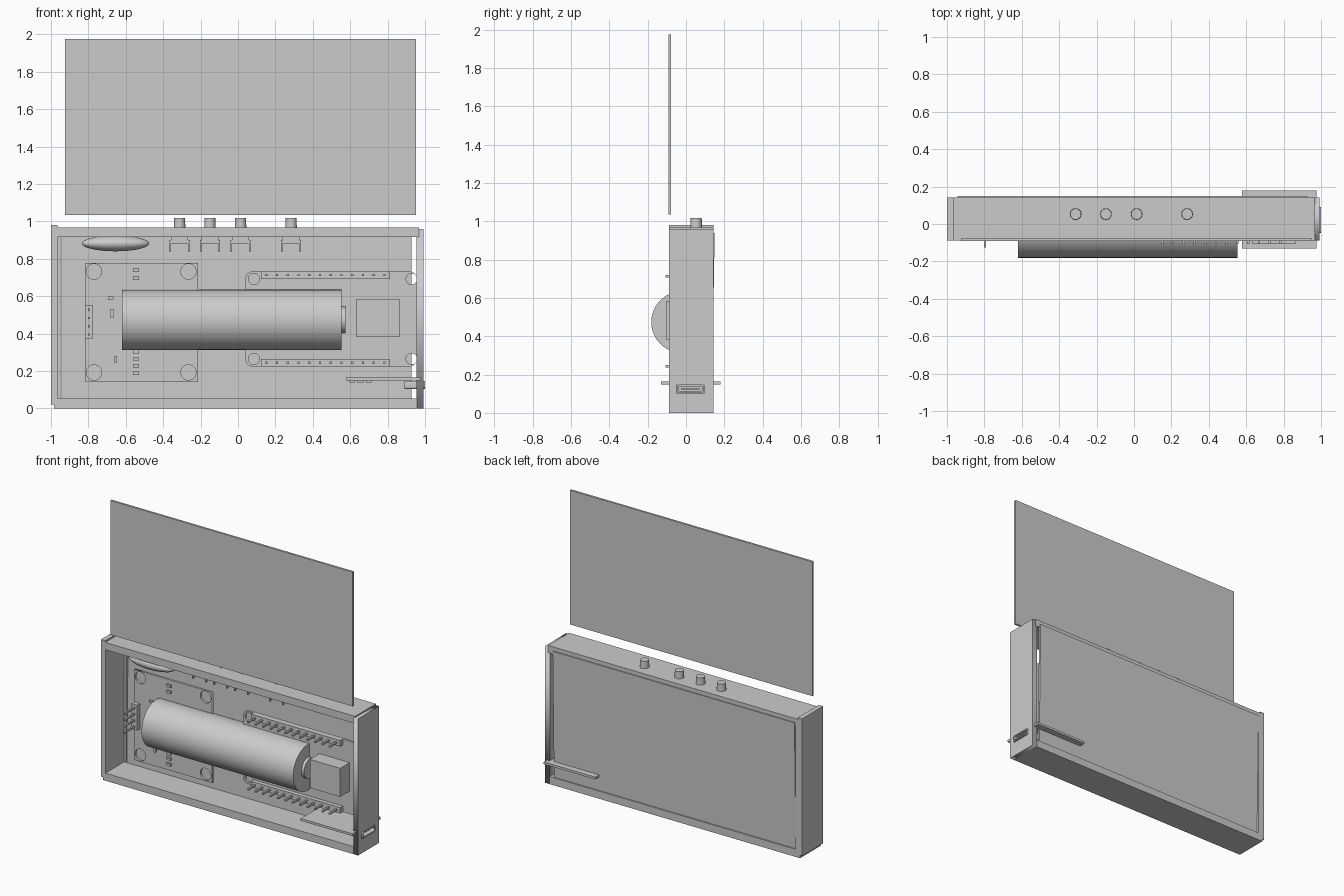
import bpy, math
from mathutils import Matrix

if "Cube" in bpy.data.objects:
    bpy.data.objects.remove(bpy.data.objects["Cube"])


def box(name, x0, x1, y0, y1, z0, z1):
    bpy.ops.mesh.primitive_cube_add(size=1)
    o = bpy.context.object
    o.name = name
    o.data.transform(Matrix.Diagonal((x1 - x0, y1 - y0, z1 - z0, 1)))
    o.location = ((x0 + x1) / 2, (y0 + y1) / 2, (z0 + z1) / 2)
    return o


def cyl(name, r, length, loc, axis='Z', sides=32, r2=None):
    rot = {'X': (0, math.pi / 2, 0), 'Y': (math.pi / 2, 0, 0), 'Z': (0, 0, 0)}[axis]
    bpy.ops.mesh.primitive_cone_add(vertices=sides, radius1=r, radius2=r if r2 is None else r2,
                                    depth=length, location=loc, rotation=rot)
    o = bpy.context.object
    o.name = name
    bpy.ops.object.shade_smooth_by_angle(angle=math.radians(30))
    return o


def circle(cx, cy, r, n=24):
    return [(cx + r * math.cos(2 * math.pi * i / n), cy + r * math.sin(2 * math.pi * i / n))
            for i in range(n)]


def rect(x0, x1, y0, y1, r=0.0):
    if not r:
        return [(x0, y0), (x1, y0), (x1, y1), (x0, y1)]
    pts = []
    for k, (cx, cy) in enumerate([(x1 - r, y1 - r), (x0 + r, y1 - r), (x0 + r, y0 + r), (x1 - r, y0 + r)]):
        for i in range(7):
            a = math.pi / 2 * (k + i / 6)
            pts.append((cx + r * math.cos(a), cy + r * math.sin(a)))
    return pts


def plate(name, loops, lo, hi, facing='Y'):
    """Filled outline with holes; loops are (x, z) for Y plates, (y, z) for X plates."""
    cu = bpy.data.curves.new(name, 'CURVE')
    cu.dimensions = '2D'
    cu.fill_mode = 'BOTH'
    cu.extrude = (hi - lo) / 2
    for loop in loops:
        s = cu.splines.new('POLY')
        s.points.add(len(loop) - 1)
        for p, (a, b) in zip(s.points, loop):
            p.co = (a, b, 0, 1)
        s.use_cyclic_u = True
    o = bpy.data.objects.new(name, cu)
    bpy.context.collection.objects.link(o)
    mid = (lo + hi) / 2
    if facing == 'Y':
        o.rotation_euler, o.location = (math.pi / 2, 0, 0), (0, mid, 0)
    else:
        o.rotation_euler, o.location = (math.pi / 2, 0, math.pi / 2), (mid, 0, 0)
    bpy.ops.object.select_all(action='DESELECT')
    o.select_set(True)
    bpy.context.view_layer.objects.active = o
    bpy.ops.object.convert(target='MESH')
    return bpy.context.object


# Case walls
F, B = -0.088, 0.143
box("left_wall", -1.0, -0.966, F, B, 0.02, 0.98)
box("left_wall_lip", -0.966, -0.95, 0.12, B, 0.05, 0.92)
box("bottom_wall", -0.984, 0.957, F, B, 0.0, 0.053)
box("top_wall", -0.966, 0.968, F, B, 0.917, 0.968)
plate("right_wall", [rect(F, B, 0, 0.958), rect(-0.05, 0.095, 0.102, 0.146)], 0.955, 0.992, 'X')

# Slightly leaning back panel and the raised sliding cover
back = box("back_panel", -0.945, 0.928, 0.127, 0.142, 0.035, 0.94)
back.rotation_euler.x = -0.017
box("sliding_cover", -0.925, 0.953, -0.092, -0.077, 1.035, 1.975)

# Battery cell and terminal
cyl("battery_cell", 0.161, 1.175, (-0.033, -0.02, 0.474), 'X', 64)
cyl("battery_terminal", 0.07, 0.022, (0.564, -0.02, 0.474), 'X', 32)

# Sensor board with corner holes
holes = [circle(x, z, 0.041) for x in (-0.77, -0.265) for z in (0.732, 0.192)]
plate("sensor_board", [rect(-0.818, -0.214, 0.144, 0.778)] + holes, 0.02, 0.036)
box("sensor_header", -0.818, -0.775, -0.01, 0.02, 0.373, 0.55)
for i in range(4):
    z = 0.395 + i * 0.044
    box(f"sensor_pin_{i}", -0.803, -0.791, -0.125, 0.05, z - 0.006, z + 0.006)

# Small surface parts on the sensor board
for i, z in enumerate((0.738, 0.695, 0.302, 0.264, 0.228, 0.188)):
    box(f"resistor_{i}", -0.562, -0.53, 0.008, 0.02, z - 0.009, z + 0.009)
box("resistor_side", -0.696, -0.666, 0.008, 0.02, 0.582, 0.598)
box("capacitor_side", -0.662, -0.646, 0.008, 0.02, 0.245, 0.28)
box("transistor", -0.684, -0.664, 0.0, 0.02, 0.485, 0.528)
for i, (x, z) in enumerate([(-0.693, 0.507), (-0.657, 0.52), (-0.657, 0.494)]):
    box(f"transistor_leg_{i}", x - 0.009, x + 0.009, 0.012, 0.02, z - 0.005, z + 0.005)
box("sensor_chip", -0.43, -0.33, -0.005, 0.02, 0.38, 0.62)

# Controller board with two pin strips and a radio module
holes = [circle(x, z, 0.03) for x in (0.085, 0.928) for z in (0.692, 0.265)]
plate("controller_board", [rect(0.04, 0.955, 0.223, 0.733, 0.04)] + holes, 0.0, 0.016)
box("controller_module", 0.63, 0.865, -0.105, 0.0, 0.383, 0.583)
for s, z in enumerate((0.714, 0.244)):
    box(f"pin_strip_{s}", 0.122, 0.812, -0.03, 0.0, z - 0.021, z + 0.021)
    for i in range(12):
        x = 0.122 + 0.0575 * (i + 0.5)
        box(f"strip_pin_{s}_{i}", x - 0.006, x + 0.006, -0.106, 0.03, z - 0.006, z + 0.006)

# Charging board with its socket through the right wall
box("charger_board", 0.577, 0.977, -0.13, 0.18, 0.148, 0.164)
plate("charger_socket", [rect(-0.047, 0.092, 0.104, 0.147, 0.01),
                         rect(-0.038, 0.083, 0.112, 0.139, 0.008)], 0.89, 1.0, 'X')
box("socket_back", 0.89, 0.9, -0.04, 0.085, 0.11, 0.142)
box("socket_tongue", 0.9, 0.98, -0.025, 0.07, 0.122, 0.129)
for i in range(3):
    box(f"charger_part_{i}", 0.595 + i * 0.045, 0.625 + i * 0.045, -0.06, 0.0, 0.138, 0.148)

# Push buttons in the top wall
for i, x in enumerate((-0.312, -0.15, 0.014, 0.284)):
    cyl(f"button_cap_{i}", 0.033, 0.13, (x, 0.053, 0.953), 'Z', 32, 0.029)
    box(f"button_body_{i}", x - 0.045, x + 0.045, 0.008, 0.098, 0.883, 0.917)
    for sx in (-1, 1):
        for sy in (-1, 1):
            lx, ly = x + sx * 0.05, 0.053 + sy * 0.03
            box(f"button_leg_{i}_{sx}_{sy}", lx - 0.004, lx + 0.004, ly - 0.008, ly + 0.008, 0.837, 0.9)

# Flattened buzzer dome under the top wall
bpy.ops.mesh.primitive_uv_sphere_add(segments=32, ring_count=16, location=(-0.655, -0.015, 0.882))
buzzer = bpy.context.object
buzzer.name = "buzzer"
buzzer.scale = (0.18, 0.06, 0.042)
bpy.ops.object.shade_smooth()
